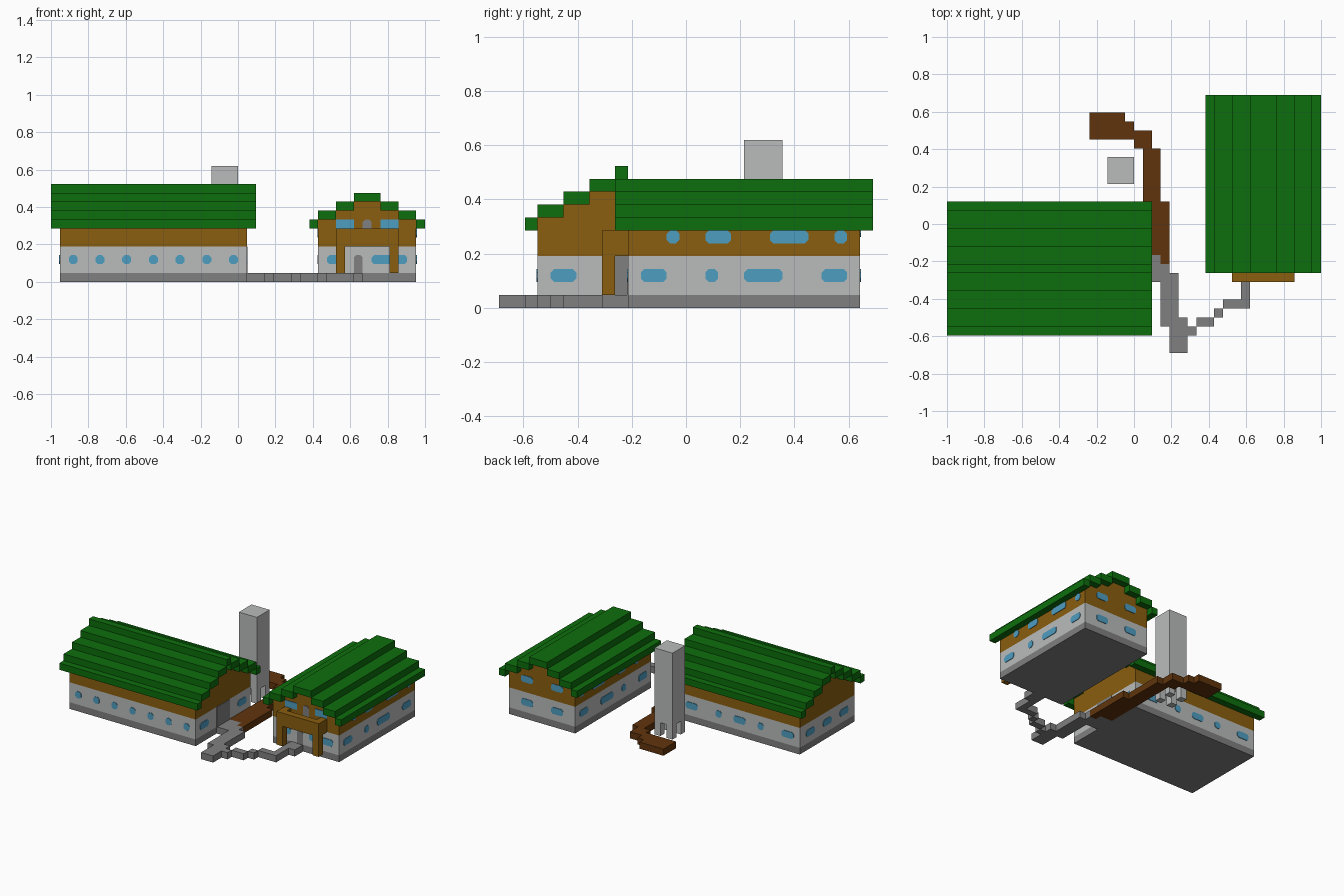
import bpy, bmesh
from mathutils import Vector

if "Cube" in bpy.data.objects:
    bpy.data.objects.remove(bpy.data.objects["Cube"], do_unlink=True)

U = 1 / 21  # one block


def material(name, rgb):
    m = bpy.data.materials.new(name)
    m.use_nodes = True
    m.diffuse_color = (*rgb, 1)
    m.node_tree.nodes["Principled BSDF"].inputs["Base Color"].default_value = (*rgb, 1)
    return m


GREEN = material("roof green", (0.004, 0.156, 0.004))
WALL = material("pale plaster", (0.491, 0.503, 0.497))
STONE = material("grey stone", (0.216, 0.216, 0.216))
WOOD = material("golden timber", (0.254, 0.112, 0.0045))
EARTH = material("dark earth", (0.117, 0.034, 0.0037))
GLASS = material("window blue", (0.076, 0.337, 0.533))


def finish(name, bm, mat):
    bmesh.ops.recalc_face_normals(bm, faces=bm.faces)
    me = bpy.data.meshes.new(name)
    bm.to_mesh(me)
    bm.free()
    me.materials.append(mat)
    ob = bpy.data.objects.new(name, me)
    bpy.context.collection.objects.link(ob)
    return ob


def blocks(name, mat, boxes):
    """One object from boxes (x0, y0, z0, x1, y1, z1) in block units."""
    bm = bmesh.new()
    for b in boxes:
        lo, hi = Vector(b[:3]) * U, Vector(b[3:]) * U
        for v in bmesh.ops.create_cube(bm, size=1)["verts"]:
            v.co = Vector(lo[i] + (v.co[i] + 0.5) * (hi[i] - lo[i]) for i in range(3))
    return finish(name, bm, mat)


def plates(name, mat, normal, plane, panes, cut=0.27, arch=False):
    """Thin chamfered panels (a0, z0, a1, z1) on the wall with the given normal."""
    bm = bmesh.new()
    n = Vector(normal)
    for a0, z0, a1, z1 in panes:
        low = 0 if arch else cut
        pts = [(a0 + low, z0), (a1 - low, z0), (a1, z0 + low), (a1, z1 - cut),
               (a1 - cut, z1), (a0 + cut, z1), (a0, z1 - cut), (a0, z0 + low)]
        pts = list(dict.fromkeys(pts))
        if n.x:
            vs = [bm.verts.new(Vector((plane, a, z)) * U) for a, z in pts]
        else:
            vs = [bm.verts.new(Vector((a, plane, z)) * U) for a, z in pts]
        face = bm.faces.new(vs)
        out = bmesh.ops.extrude_face_region(bm, geom=[face])["geom"]
        for v in out:
            if isinstance(v, bmesh.types.BMVert):
                v.co += n * 0.004
    return finish(name, bm, mat)


def house(name, x0, y0, x1, y1, along_x, tiers):
    """Stone base, plaster storey, timber storey with stepped gables, stepped roof."""
    blocks(name + "_base", STONE, [(x0, y0, 0, x1, y1, 1)])
    blocks(name + "_lower_walls", WALL, [(x0, y0, 1, x1, y1, 4)])
    c0, c1 = (y0, y1) if along_x else (x0, x1)      # across the ridge
    l0, l1 = (x0, x1) if along_x else (y0, y1)      # along the ridge

    def bar(s, e, za, t, f, zb):
        return (s, t, za, e, f, zb) if along_x else (t, s, za, f, e, zb)

    gable = [bar(l0, l1, 4, c0, c1, 7)]
    roof = [bar(l0 - 1, l1 + 1, 6, c0 - 1, c0, 7), bar(l0 - 1, l1 + 1, 6, c1, c1 + 1, 7)]
    for i in range(tiers):
        z = 7 + i
        a, b = c0 + 2 * i, c1 - 2 * i
        if i:
            gable.append(bar(l0, l1, z - 1, a, b, z))
        if i < tiers - 1:
            roof.append(bar(l0 - 1, l1 + 1, z, a, a + 2, z + 1))
            roof.append(bar(l0 - 1, l1 + 1, z, b - 2, b, z + 1))
        else:
            roof.append(bar(l0 - 1, l1 + 1, z, a, b, z + 1))
    blocks(name + "_upper_walls", WOOD, gable)
    blocks(name + "_roof", GREEN, roof)


def row(z, spans):
    return [(a, z, b, z + 1) for a, b in spans]


FRONT, BACK, EAST, WEST = (0, -1, 0), (0, 1, 0), (1, 0, 0), (-1, 0, 0)

# Long house
house("long_house", -20, -11.5, 1, 1.5, True, 4)
plates("long_house_front_windows", GLASS, FRONT, -11.5,
       row(2, [(-19 + 3 * i, -18 + 3 * i) for i in range(7)]))
plates("long_house_back_windows", GLASS, BACK, 1.5,
       row(2, [(-3, -1), (-7, -6), (-11, -9), (-14, -13), (-19, -17)]))
plates("long_house_east_windows", GLASS, EAST, 1, row(2, [(-10.5, -8.5), (-1.5, 0.5)]))
plates("long_house_west_windows", GLASS, WEST, -20,
       row(2, [(-10, -8), (-6, -4), (-2, 0)]))
plates("long_house_door", STONE, EAST, 1, [(-6.5, 1, -3.5, 4)], cut=0, arch=True)

# Porch house
house("porch_house", 9, -4.5, 20, 13.5, False, 3)
# third tier already sits at the ridge; raise it by the real step count
side_low = row(2, [(-3.5, -1.5), (1.5, 2.5), (4.5, 7.5), (10.5, 12.5)])
side_high = row(5, [(-1.5, -0.5), (1.5, 3.5), (6.5, 9.5), (11.5, 12.5)])
plates("porch_house_east_windows", GLASS, EAST, 20, side_low + side_high)
plates("porch_house_west_windows", GLASS, WEST, 9, side_low + side_high)
plates("porch_house_front_windows", GLASS, FRONT, -4.5, row(2, [(10, 12), (15, 19)]))
plates("porch_house_gable_windows", GLASS, FRONT, -4.5, row(6, [(11, 13), (16, 18)]), cut=0)
plates("porch_house_back_windows", GLASS, BACK, 13.5,
       row(2, [(11, 13), (16, 18)]) + row(5.5, [(11, 13), (16, 18)]))
plates("porch_house_doors", STONE, FRONT, -4.5, [(13, 1, 14, 3), (14, 5, 15, 7)], arch=True)

# Porch with balcony
blocks("porch_posts", WOOD, [(x, -6.5, 1, x + 1, -5.5, 4) for x in (11, 17)])
blocks("balcony", WOOD, [(11, -6.5, 4, 18, -4.5, 5), (11, -6.5, 5, 18, -5.5, 6),
                         (11, -5.5, 5, 12, -4.5, 6), (17, -5.5, 5, 18, -4.5, 6)])

# Tower on four legs
blocks("tower", WALL, [(-3, 4.5, 2, 0, 7.5, 13)])
blocks("tower_legs", WALL, [(x, y, 0, x + 1, y + 1, 2) for x in (-3, -1) for y in (4.5, 6.5)])


# Paths
def path(name, mat, rects):
    blocks(name, mat, [(a, b, 0, c, d, 1) for a, b, c, d in rects])


path("stone_path", STONE, [
    (1, -6.5, 3, -3.5), (3, -5.5, 4, -4.5), (3, -11.5, 5, -5.5), (4, -14.5, 6, -11.5),
    (5, -11.5, 6, -10.5), (6, -12.5, 7, -11.5), (7, -11.5, 9, -10.5), (9, -10.5, 10, -9.5),
    (10, -9.5, 13, -8.5), (12, -8.5, 13, -6.5), (12, -6.5, 14, -4.5)])
path("earth_path", EARTH, [
    (3, -4.5, 4, 2.5), (1, -3.5, 3, 8.5), (0, 8.5, 2, 10.5),
    (-1, 9.5, 0, 11.5), (-5, 9.5, -1, 12.5)])
